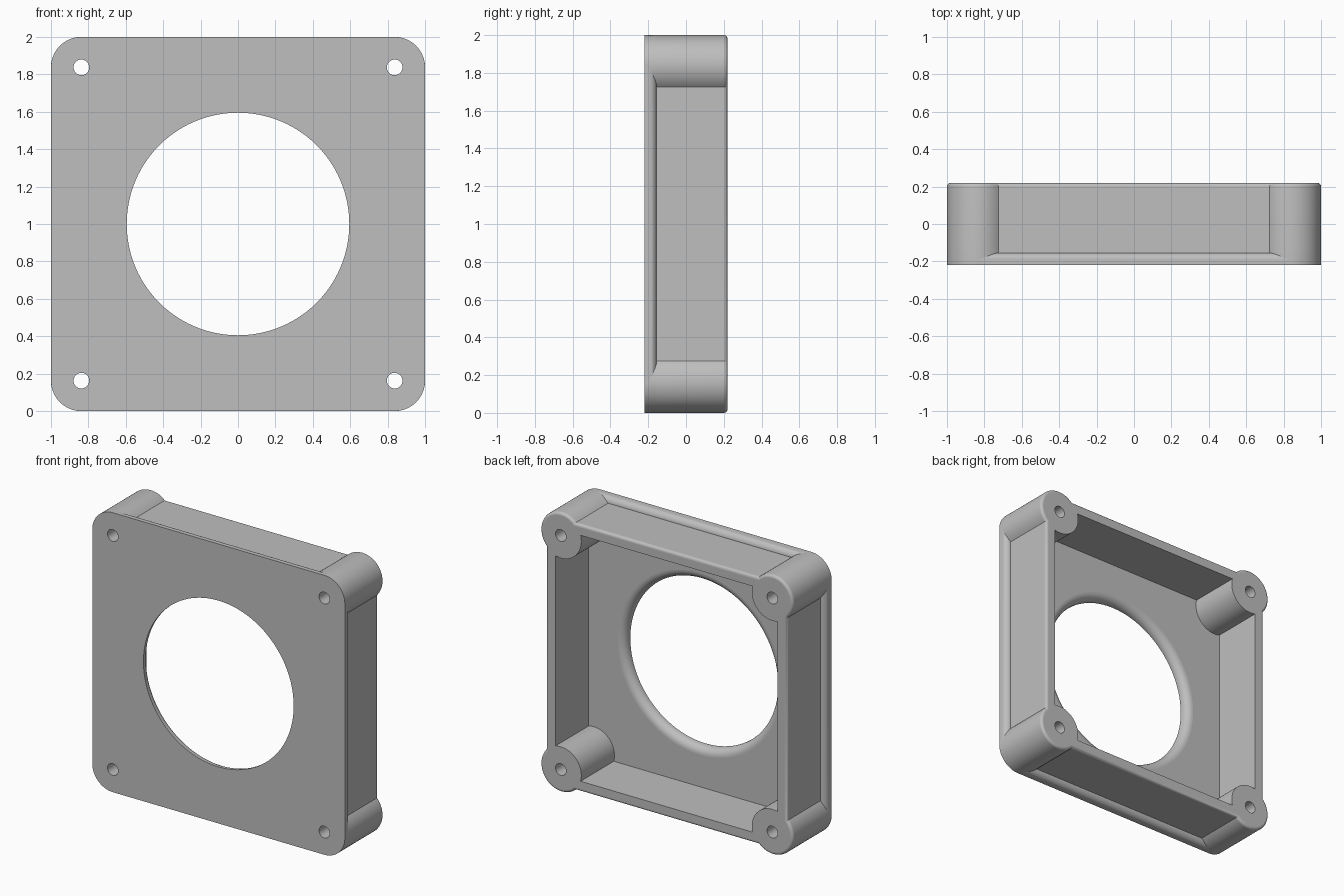
import bpy, bmesh
from math import sin, cos, pi, acos

cube = bpy.data.objects.get("Cube")
if cube:
    bpy.data.objects.remove(cube)

POST = 0.8375               # post axis distance from the centre line
POST_R = 0.1625
SCREW_R = 0.042
HOLE_R = 0.595
EDGE, WALL, INNER = 1.0, 0.955, 0.88    # half widths
FRONT, FLOOR, BACK = -0.22, -0.155, 0.22
ARC, STEPS = 28, 8

bm = bmesh.new()


def ring(points, y):
    return [bm.verts.new((x, y, z + 1)) for x, z in points]


def circle(r, cx=0, cz=0, n=96):
    return [(cx + r * cos(2 * pi * i / n), cz + r * sin(2 * pi * i / n)) for i in range(n)]


def outline(half, r, inside=False):
    """Square of the given half width merged with (or cut by) round corner posts."""
    spread = acos(min(1, (half - POST) / r))
    start, end = -spread, pi / 2 + spread
    if inside:
        end -= 2 * pi
    pts = []
    for k in range(4):
        c, s = round(cos(k * pi / 2)), round(sin(k * pi / 2))
        for i in range(ARC + 1):
            a = start + (end - start) * i / ARC
            x, z = POST + r * cos(a), POST + r * sin(a)
            pts.append((x * c - z * s, x * s + z * c))
    return pts


def loft(rings):
    for a, b in zip(rings, rings[1:]):
        n = len(a)
        for i in range(n):
            j = (i + 1) % n
            bm.faces.new((a[i], a[j], b[j], b[i]))


def cap(loops):
    edges = []
    for lp in loops:
        for i, v in enumerate(lp):
            w = lp[(i + 1) % len(lp)]
            edges.append(bm.edges.get((v, w)) or bm.edges.new((v, w)))
    bmesh.ops.triangle_fill(bm, edges=edges, use_beauty=True, normal=(0, 1, 0))


turns = [pi / 2 * i / STEPS for i in range(STEPS + 1)]

# Outer skin: plate edge, rounded shoulder, wall with posts, rounded back edge
shoulder, lip = EDGE - WALL, 0.02
outer = [ring(outline(EDGE, POST_R), FRONT)]
for t in turns:
    outer.append(ring(outline(WALL + shoulder * cos(t), POST_R), FLOOR - shoulder * (1 - sin(t))))
for t in turns:
    d = lip * (1 - cos(t))
    outer.append(ring(outline(WALL - d, POST_R - d), BACK - lip * (1 - sin(t))))
loft(outer)

# Inner walls with the post sides
inner = [ring(outline(INNER, POST_R, True), y) for y in (BACK, FLOOR)]
loft(inner)

# Central opening, rounded on the inside
fillet = 0.055
opening = [ring(circle(HOLE_R), FRONT)]
for t in turns:
    opening.append(ring(circle(HOLE_R + fillet * (1 - cos(t))), FLOOR - fillet * (1 - sin(t))))
loft(opening)

# Screw holes through the posts
screws = []
for sx in (-1, 1):
    for sz in (-1, 1):
        pts = circle(SCREW_R, sx * POST, sz * POST, 32)
        pair = [ring(pts, FRONT), ring(pts, BACK)]
        loft(pair)
        screws.append(pair)

# Flat front, floor and rim
cap([outer[0], opening[0]] + [s[0] for s in screws])
cap([inner[1], opening[-1]])
cap([outer[-1], inner[0]] + [s[1] for s in screws])
bmesh.ops.recalc_face_normals(bm, faces=bm.faces)

mesh = bpy.data.meshes.new("housing_frame")
bm.to_mesh(mesh)
bm.free()
frame = bpy.data.objects.new("housing_frame", mesh)
bpy.context.collection.objects.link(frame)

# Smooth rounds, flat planes
bpy.ops.object.select_all(action='DESELECT')
frame.select_set(True)
bpy.context.view_layer.objects.active = frame
bpy.ops.object.shade_smooth_by_angle()
for p in mesh.polygons:
    if max(abs(v) for v in p.normal) > 0.9999:
        p.use_smooth = False

grey = bpy.data.materials.new("light_grey")
grey.use_nodes = True
colour = (0.52, 0.52, 0.52, 1)
grey.diffuse_color = colour
grey.node_tree.nodes["Principled BSDF"].inputs["Base Color"].default_value = colour
mesh.materials.append(grey)
